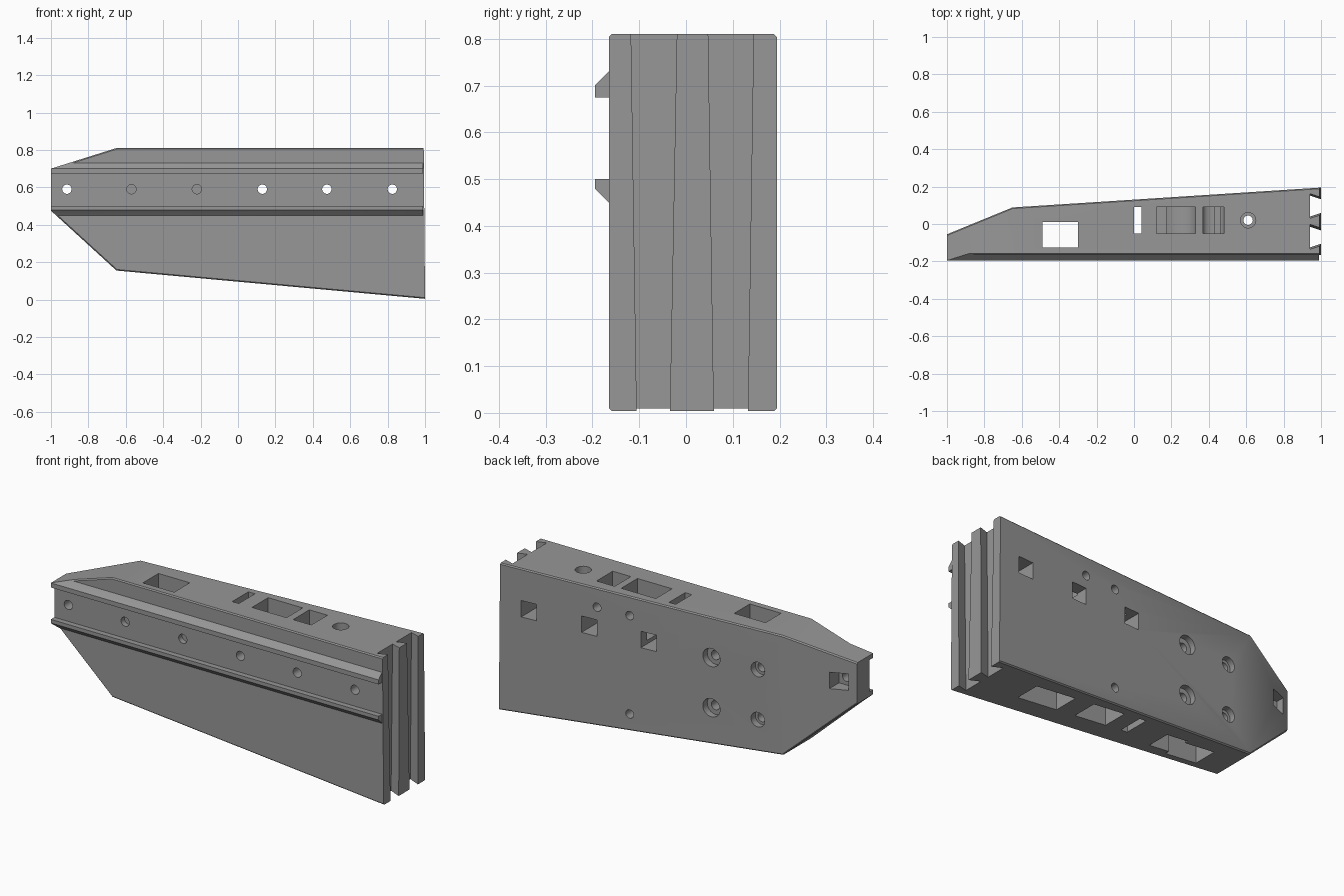
import bpy, bmesh, math
from mathutils import Vector

if "Cube" in bpy.data.objects:
    bpy.data.objects.remove(bpy.data.objects["Cube"])

grey = bpy.data.materials.new("mid grey")
grey.diffuse_color = (0.31, 0.31, 0.31, 1)
grey.use_nodes = True
grey.node_tree.nodes["Principled BSDF"].inputs["Base Color"].default_value = grey.diffuse_color


def make(name, bm):
    bmesh.ops.recalc_face_normals(bm, faces=bm.faces)
    me = bpy.data.meshes.new(name)
    bm.to_mesh(me)
    bm.free()
    me.materials.append(grey)
    ob = bpy.data.objects.new(name, me)
    bpy.context.collection.objects.link(ob)
    return ob


def loft(ring_a, ring_b):
    """Closed solid between two matching rings of 3D points."""
    bm = bmesh.new()
    a = [bm.verts.new(p) for p in ring_a]
    b = [bm.verts.new(p) for p in ring_b]
    n = len(a)
    bm.faces.new(a)
    bm.faces.new(b[::-1])
    for i in range(n):
        bm.faces.new((a[i], b[i], b[(i + 1) % n], a[(i + 1) % n]))
    return bm


def box(x0, x1, y0, y1, z0, z1):
    r = [(x0, y0), (x1, y0), (x1, y1), (x0, y1)]
    return loft([(x, y, z0) for x, y in r], [(x, y, z1) for x, y in r])


def rod(a, b, r, seg=24):
    """Cylinder along y or z between two points."""
    a, b = Vector(a), Vector(b)
    u = Vector((1, 0, 0))
    v = (b - a).normalized().cross(u)
    ring = [r * (u * math.cos(t) + v * math.sin(t))
            for t in (2 * math.pi * i / seg for i in range(seg))]
    return loft([a + p for p in ring], [b + p for p in ring])


def round_pocket(x0, x1, mouth, floor, y0=-0.05, y1=0.09, seg=12):
    """Pocket whose floor is an arc across x."""
    h = (x1 - x0) / 2
    s = 1 if floor > mouth else -1
    pts = [(x0, mouth), (x1, mouth)]
    for i in range(seg + 1):
        t = math.pi * i / seg
        pts.append(((x0 + x1) / 2 + h * math.cos(t), floor + s * 0.6 * h * math.sin(t)))
    return loft([(x, y0, z) for x, z in pts], [(x, y1, z) for x, z in pts])


def back_y(x):
    return -0.055 + (x + 1) * 0.41 if x < -0.64 else 0.0885 + (x + 0.65) * 0.0645


# Main tapered block, bent at x = -0.65
outline = [(-1, 0.475), (-0.65, 0.155), (1, 0.004), (0.993, 0.81), (-0.65, 0.81), (-1, 0.70)]
bm = bmesh.new()
front = [bm.verts.new((x, -0.165, z)) for x, z in outline]
back = [bm.verts.new((x, back_y(x), z)) for x, z in outline]
bm.faces.new(front)
bm.faces.new([back[i] for i in (0, 1, 4, 5)])
bm.faces.new(back[1:5])
for i in range(6):
    j = (i + 1) % 6
    bm.faces.new((front[i], front[j], back[j], back[i]))
bmesh.ops.recalc_face_normals(bm, faces=bm.faces)
rim = [e for e in bm.edges if e.calc_face_angle(0) > 0.7
       and abs(e.verts[0].co.x - e.verts[1].co.x) > 0.1]
bmesh.ops.bevel(bm, geom=rim, offset=0.006, segments=1, affect='EDGES')
block = make("tapered_block", bm)

helpers = []


def boolean(name, bm, op='DIFFERENCE'):
    ob = make(name, bm)
    ob.hide_render = True
    helpers.append(ob)
    m = block.modifiers.new(name, 'BOOLEAN')
    m.operation, m.object, m.solver = op, ob, 'EXACT'


# Two rail ridges, trimmed to the sloped nose
ridges = [[(-0.155, 0.44), (-0.195, 0.48), (-0.195, 0.50), (-0.155, 0.50)],
          [(-0.155, 0.675), (-0.195, 0.675), (-0.195, 0.70), (-0.155, 0.74)]]
for prof in ridges:
    bm = loft([(-1, y, z) for y, z in prof], [(0.99, y, z) for y, z in prof])
    for co, no in (((-1, 0, 0.70), (-0.11, 0, 0.35)), ((-1, 0, 0.475), (-0.32, 0, -0.35))):
        r = bmesh.ops.bisect_plane(bm, geom=bm.verts[:] + bm.edges[:] + bm.faces[:],
                                   plane_co=co, plane_no=no, clear_outer=True)
        edges = [e for e in r['geom_cut'] if isinstance(e, bmesh.types.BMEdge)]
        if edges:
            bmesh.ops.holes_fill(bm, edges=[e for e in bm.edges if e.is_boundary])
    boolean("rail_ridge", bm, 'UNION')

# Tapered dovetail slots in the thick end
for top, low in (((-0.115, -0.022), (-0.105, -0.035)), ((0.05, 0.142), (0.06, 0.132))):
    rings = []
    for (a, b), z in ((low, -0.01), (top, 0.82)):
        rings.append([(0.94, a - 0.02, z), (1.01, a + 0.003, z),
                      (1.01, b - 0.003, z), (0.94, b + 0.02, z)])
    boolean("dovetail_slot", loft(*rings))

# Rail screw holes; four go through to square nut pockets
for x in (-0.915, 0.13, 0.475, 0.825):
    boolean("nut_pocket", box(x - 0.045, x + 0.045, -0.085, 0.3, 0.545, 0.635))
    boolean("screw_hole", rod((x, -0.3, 0.59), (x, -0.07, 0.59), 0.025))
for x in (-0.57, -0.22):
    boolean("blind_screw_hole", rod((x, -0.3, 0.59), (x, -0.135, 0.59), 0.025))

# Vertical openings
boolean("window", box(-0.49, -0.30, -0.125, 0.01, -0.1, 0.9))
boolean("window_lower_pocket", box(-0.31, -0.18, -0.10, 0.03, -0.1, 0.28))
boolean("narrow_slot", box(0.0, 0.04, -0.05, 0.09, -0.1, 0.9))
boolean("top_pocket_wide", round_pocket(0.12, 0.33, 0.9, 0.62))
boolean("top_pocket_small", round_pocket(0.37, 0.48, 0.9, 0.66))
boolean("lower_pocket_wide", round_pocket(0.44, 0.68, -0.1, 0.30))
boolean("lower_pocket_small", round_pocket(0.135, 0.325, -0.1, 0.28))
boolean("pin_hole", rod((0.61, 0.02, 0.2), (0.61, 0.02, 0.9), 0.025))
boolean("pin_counterbore", rod((0.61, 0.02, 0.74), (0.61, 0.02, 0.9), 0.041))

# Counterbored bolt holes on the back
for x, r in ((-0.235, 0.05), (-0.505, 0.04)):
    for z in (0.59, 0.315):
        y = back_y(x)
        boolean("bolt_counterbore", rod((x, y - 0.035, z), (x, 0.3, z), r))
        boolean("bolt_hole", rod((x, y - 0.09, z), (x, y - 0.02, z), 0.025))

# Small pin holes on the back
for x, z in ((0.43, 0.705), (0.24, 0.705), (0.24, 0.165)):
    boolean("back_pin_hole", rod((x, 0.02, z), (x, 0.3, z), 0.023))

# Bake the cuts and discard the helpers
deps = bpy.context.evaluated_depsgraph_get()
mesh = bpy.data.meshes.new_from_object(block.evaluated_get(deps))
block.modifiers.clear()
block.data = mesh
mesh.materials.clear()
mesh.materials.append(grey)
for p in mesh.polygons:
    p.material_index = 0
for h in helpers:
    bpy.data.objects.remove(h)
bpy.context.view_layer.objects.active = block
block.select_set(True)
bpy.ops.object.shade_smooth_by_angle(angle=math.radians(30))
